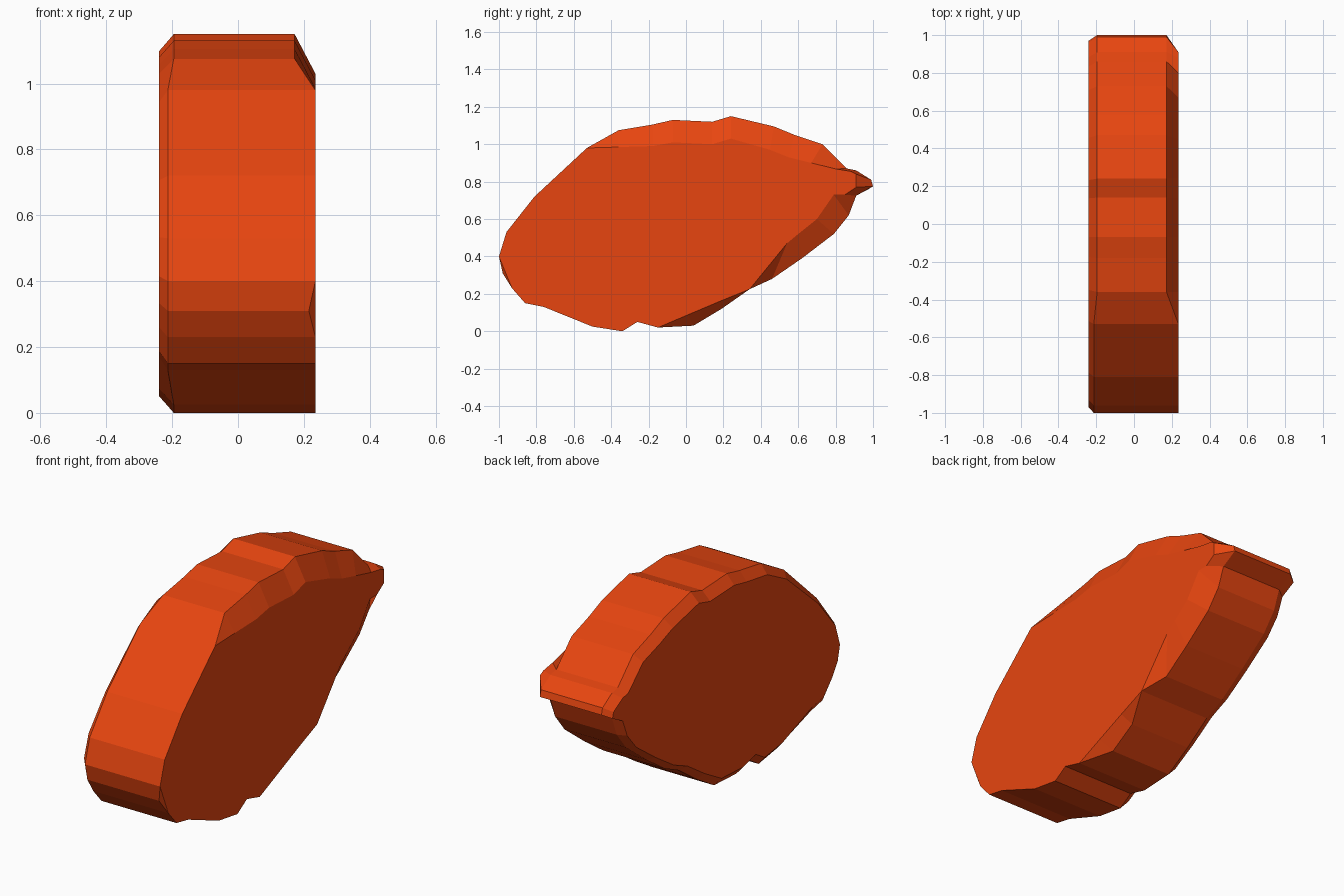
import bpy, bmesh

if "Cube" in bpy.data.objects:
    bpy.data.objects.remove(bpy.data.objects["Cube"])

# Side outline (y, z), clockwise from the front
OUTLINE = [(-1, .40), (-.96, .53), (-.81, .72), (-.53, .98), (-.36, 1.075), (-.18, 1.105),
           (-.07, 1.13), (.14, 1.12), (.24, 1.15), (.47, 1.095), (.58, 1.05), (.73, 1.0),
           (.86, .87), (.91, .86), (.99, .81), (1, .775), (.91, .725), (.87, .62),
           (.79, .52), (.62, .39), (.46, .28), (.34, .225), (.19, .12), (.04, .03),
           (-.15, .02), (-.26, .05), (-.34, 0), (-.50, .025), (-.76, .13), (-.86, .15),
           (-.93, .23), (-.98, .31)]
# Where the right face is cut back from the outline: index -> (y, z)
RIGHT_CUT = {4: (-.36, .985), 5: (-.18, .99), 6: (-.07, 1.01), 7: (.14, 1.0), 8: (.24, 1.03),
             9: (.45, .97), 10: (.55, .93), 11: (.67, .90), 12: (.80, .868), 13: (.88, .855),
             14: (.91, .84), 15: (.91, .77), 16: (.85, .73), 17: (.79, .73), 18: (.70, .60),
             19: (.60, .52), 20: (.54, .47), 21: (.34, .225), 22: (.18, .16), 23: (.01, .088),
             31: (-.965, .315)}
X_RIGHT, X_LEFT = .235, -.24


def ring(bm, coords):
    return [bm.verts.new(c) for c in coords]


bm = bmesh.new()
# Rings from the right face to the left face
right, outer_r, outer_l, left = [], [], [], []
for i, (y, z) in enumerate(OUTLINE):
    cy, cz = RIGHT_CUT.get(i, (y, z))
    cut = (cy, cz) != (y, z)
    front = y < -.5
    right.append((X_RIGHT, cy, cz))
    outer_r.append(((.215 if front else .172) if cut else X_RIGHT, y, z))
    outer_l.append((-.213 if front else -.195, y, z))
    left.append((X_LEFT, y * .97, .57 + (z - .57) * .91))
rings = [ring(bm, r) for r in (right, outer_r, outer_l, left)]

# Rim, bevels and the two flat sides
n = len(OUTLINE)
for a, b in zip(rings, rings[1:]):
    for i in range(n):
        j = (i + 1) % n
        bm.faces.new((a[i], a[j], b[j], b[i]))
caps = [bm.faces.new(rings[0][::-1]), bm.faces.new(rings[-1])]
bmesh.ops.triangulate(bm, faces=caps)
bmesh.ops.remove_doubles(bm, verts=bm.verts, dist=.0005)
bmesh.ops.recalc_face_normals(bm, faces=bm.faces)

mesh = bpy.data.meshes.new("slab")
bm.to_mesh(mesh)
bm.free()
slab = bpy.data.objects.new("slab", mesh)
bpy.context.collection.objects.link(slab)

orange = bpy.data.materials.new("orange")
orange.diffuse_color = (.8, .06, .005, 1)
orange.use_nodes = True
orange.node_tree.nodes["Principled BSDF"].inputs["Base Color"].default_value = orange.diffuse_color
mesh.materials.append(orange)
